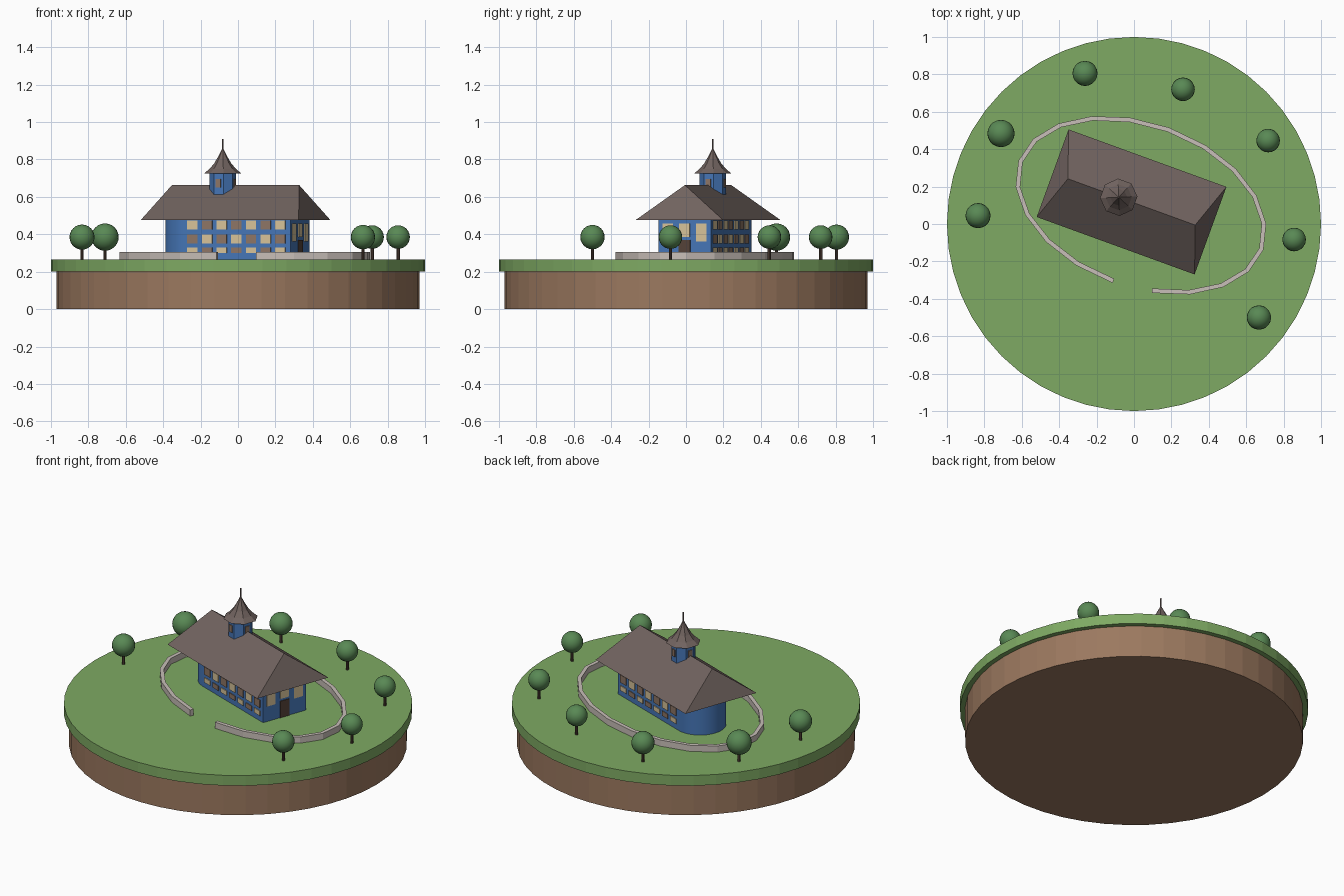
import bpy, bmesh, math
from mathutils import Matrix, Vector

cube = bpy.data.objects.get("Cube")
if cube:
    bpy.data.objects.remove(cube, do_unlink=True)


def material(name, rgb):
    m = bpy.data.materials.new(name)
    m.use_nodes = True
    m.diffuse_color = (*rgb, 1)
    m.node_tree.nodes["Principled BSDF"].inputs["Base Color"].default_value = (*rgb, 1)
    return m


GRASS = material("grass green", (0.21, 0.40, 0.125))
SOIL = material("soil brown", (0.33, 0.19, 0.115))
BLUE = material("wall blue", (0.06, 0.18, 0.47))
SLATE = material("roof brown", (0.165, 0.125, 0.115))
STONE = material("pale stone", (0.58, 0.52, 0.48))
CREAM = material("window cream", (0.68, 0.54, 0.32))
TAN = material("window tan", (0.27, 0.18, 0.13))
DARK = material("dark wood", (0.09, 0.055, 0.04))
LEAF = material("leaf green", (0.10, 0.25, 0.09))

GROUND = 0.265
EAVES = 0.476
HOUSE = Matrix.Translation((-0.013, 0.118, 0)) @ Matrix.Rotation(math.radians(-20), 4, "Z")
IDENTITY = Matrix.Identity(4)


def finish(bm, name, mat, frame=IDENTITY, smooth=None):
    bmesh.ops.recalc_face_normals(bm, faces=bm.faces)
    mesh = bpy.data.meshes.new(name)
    bm.to_mesh(mesh)
    bm.free()
    mesh.materials.append(mat)
    ob = bpy.data.objects.new(name, mesh)
    bpy.context.collection.objects.link(ob)
    ob.matrix_world = frame
    if smooth:
        bpy.ops.object.select_all(action="DESELECT")
        ob.select_set(True)
        bpy.context.view_layer.objects.active = ob
        bpy.ops.object.shade_smooth_by_angle(angle=math.radians(smooth))
    return ob


def prism(name, outline, z0, z1, mat, frame=IDENTITY, smooth=None):
    bm = bmesh.new()
    face = bm.faces.new([bm.verts.new((x, y, z0)) for x, y in outline])
    top = bmesh.ops.extrude_face_region(bm, geom=[face])["geom"]
    bmesh.ops.translate(bm, vec=(0, 0, z1 - z0),
                        verts=[v for v in top if isinstance(v, bmesh.types.BMVert)])
    return finish(bm, name, mat, frame, smooth)


def ring(r, n, turn=0.0):
    return [(r * math.cos(math.tau * (i + turn) / n), r * math.sin(math.tau * (i + turn) / n))
            for i in range(n)]


def lathe(name, profile, n, mat, frame, turn=0.0):
    # stacked rings, closed with a flat base and a cap
    bm = bmesh.new()
    rings = [[bm.verts.new((x, y, z)) for x, y in ring(r, n, turn)] for r, z in profile]
    for lo, hi in zip(rings, rings[1:]):
        for i in range(n):
            j = (i + 1) % n
            bm.faces.new((lo[i], lo[j], hi[j], hi[i]))
    bm.faces.new(rings[0])
    bm.faces.new(rings[-1])
    return finish(bm, name, mat, frame)


def plate(name, pos, angle, width, height, mat, frame):
    # thin panel facing outward along the given angle
    bm = bmesh.new()
    m = Matrix.Translation(pos) @ Matrix.Rotation(angle, 4, "Z") @ Matrix.Diagonal((0.009, width, height, 1))
    bmesh.ops.create_cube(bm, size=1, matrix=m)
    return finish(bm, name, mat, frame)


# Round island
prism("soil_base", ring(0.97, 48), 0, 0.2, SOIL)
prism("grass_top", ring(1.0, 48), 0.2, GROUND, GRASS)

# House walls with one rounded end
HALF, EAST, WEST = 0.15, 0.366, -0.24
apse = [(WEST + HALF * math.cos(a), HALF * math.sin(a))
        for a in (math.pi / 2 + math.pi * i / 20 for i in range(21))]
prism("house_walls", [(EAST, -HALF), (EAST, HALF)] + apse, GROUND - 0.005, EAVES, BLUE, HOUSE, 30)

# Hipped roof
bm = bmesh.new()
for sx in (-1, 1):
    bm.verts.new((sx * 0.362, 0, 0.663))
    for sy in (-1, 1):
        bm.verts.new((sx * 0.449, sy * 0.249, EAVES))
bmesh.ops.convex_hull(bm, input=bm.verts[:])
bmesh.ops.dissolve_limit(bm, angle_limit=0.01, verts=bm.verts[:], edges=bm.edges[:])
finish(bm, "house_roof", SLATE, HOUSE)

# Window rows on both long walls
for side, label in ((-1, "front"), (1, "back")):
    for row, (z0, z1) in enumerate(((0.299, 0.329), (0.35, 0.398), (0.425, 0.473))):
        for col in range(7):
            plate(f"{label}_window_{row}_{col}", (-0.19 + col * 0.0833, side * HALF, (z0 + z1) / 2),
                  side * math.pi / 2, 0.058, z1 - z0, (CREAM, TAN)[(row + col) % 2], HOUSE)

# End wall windows and door
for i, v in enumerate((-0.095, 0, 0.095)):
    z0 = 0.385 if v == 0 else 0.362
    plate(f"end_window_{i}", (EAST, v, (z0 + 0.458) / 2), 0, 0.06, 0.458 - z0, CREAM, HOUSE)
plate("end_door", (EAST, 0, 0.318), 0, 0.065, 0.105, DARK, HOUSE)

# Bell tower
TOWER = HOUSE @ Matrix.Translation((-0.073, 0.0, 0))
prism("tower_walls", ring(0.071, 8, 0.5), 0.6, 0.73, BLUE, TOWER)
for i in range(4):
    a = math.tau * i / 4
    plate(f"tower_window_{i}", (0.0665 * math.cos(a), 0.0665 * math.sin(a), 0.672),
          a, 0.028, 0.045, TAN, TOWER)
lathe("tower_roof", [(0.1, 0.725), (0.07, 0.75), (0.045, 0.78), (0.022, 0.82), (0.005, 0.853)],
      8, SLATE, TOWER, 0.5)
prism("tower_spire", ring(0.004, 8), 0.85, 0.91, SLATE, TOWER)

# Garden wall: open ellipse with a gate gap
YARD = Matrix.Translation((0.037, 0.1, 0)) @ Matrix.Rotation(math.radians(-20), 4, "Z")
steps = [math.radians(-72 + 18 * k) for k in range(20)]


def oval(grow):
    return [((0.685 + grow) * math.cos(t), (0.43 + grow) * math.sin(t)) for t in steps]


prism("garden_wall", oval(0.012) + oval(-0.012)[::-1], GROUND - 0.005, 0.304, STONE, YARD)

# Trees
TREES = [(-0.262, 0.805, 0.067), (0.262, 0.72, 0.063), (-0.711, 0.484, 0.073),
         (0.717, 0.446, 0.063), (-0.834, 0.045, 0.067), (0.856, -0.083, 0.063),
         (0.668, -0.5, 0.065)]
for i, (x, y, r) in enumerate(TREES):
    spot = Matrix.Translation((x, y, 0))
    prism(f"tree_trunk_{i}", ring(0.009, 8), GROUND - 0.005, 0.34, DARK, spot)
    bm = bmesh.new()
    bmesh.ops.create_uvsphere(bm, u_segments=20, v_segments=12, radius=r,
                              matrix=Matrix.Translation((0, 0, 0.385)))
    finish(bm, f"tree_crown_{i}", LEAF, spot, 60)
